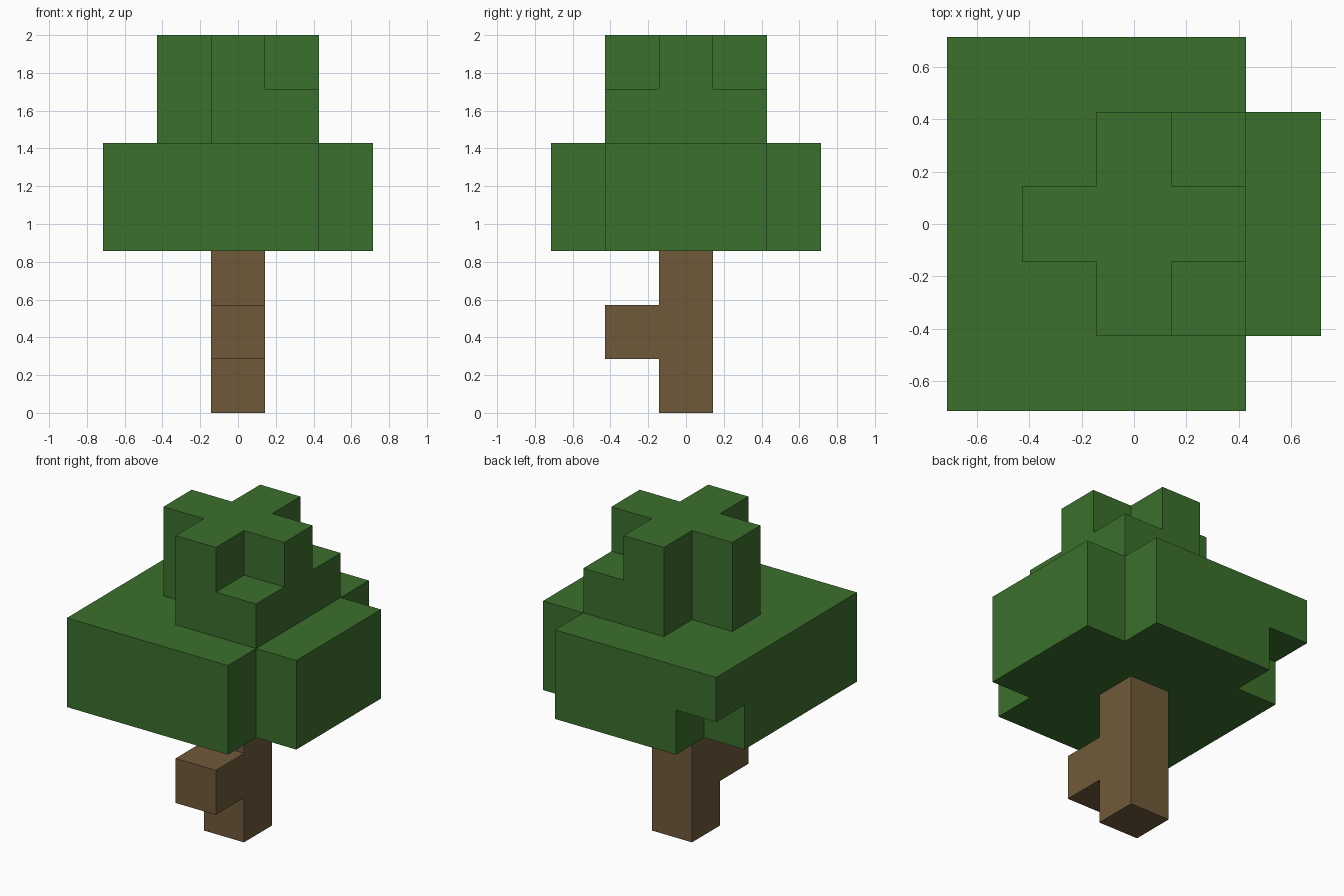
import bpy
import bmesh
from mathutils import Vector

UNIT = 2 / 7  # the tree is seven blocks tall

cube = bpy.data.objects.get("Cube")
if cube:
    bpy.data.objects.remove(cube, do_unlink=True)


def make_material(name, rgb):
    mat = bpy.data.materials.new(name)
    mat.use_nodes = True
    color = (*rgb, 1)
    mat.diffuse_color = color
    bsdf = mat.node_tree.nodes["Principled BSDF"]
    bsdf.inputs["Base Color"].default_value = color
    bsdf.inputs["Roughness"].default_value = 0.9
    return mat


def block(xs, ys, zs):
    """Set of grid cells filling inclusive ranges."""
    span = lambda r: range(r[0], r[1] + 1)
    return {(x, y, z) for x in span(xs) for y in span(ys) for z in span(zs)}


def build_blocks(name, cells, mat):
    """Mesh the outer skin of a set of grid cells, without inner faces."""
    bm = bmesh.new()
    for cell in cells:
        center = Vector(cell) + Vector((0, 0, 0.5))
        for axis in range(3):
            for sign in (-1, 1):
                normal = Vector((0, 0, 0))
                normal[axis] = sign
                neighbour = tuple(int(c + n) for c, n in zip(cell, normal))
                if neighbour in cells:
                    continue
                u = Vector((0, 0, 0))
                u[(axis + 1) % 3] = 0.5
                v = normal.cross(u)
                mid = center + normal / 2
                corners = (mid - u - v, mid + u - v, mid + u + v, mid - u + v)
                bm.faces.new([bm.verts.new(c * UNIT) for c in corners])
    bmesh.ops.remove_doubles(bm, verts=bm.verts, dist=0.001)
    mesh = bpy.data.meshes.new(name)
    bm.to_mesh(mesh)
    bm.free()
    mesh.materials.append(mat)
    obj = bpy.data.objects.new(name, mesh)
    bpy.context.collection.objects.link(obj)
    return obj


bark = make_material("bark brown", (0.162, 0.102, 0.042))
leaf = make_material("leaf green", (0.045, 0.162, 0.026))

# Trunk with a stub branch at the front
trunk = block((0, 0), (0, 0), (0, 2)) | {(0, -1, 1)}
build_blocks("trunk", trunk, bark)

# Wide lower canopy: both +x corners cut away, one back corner notched below
canopy = block((-2, 2), (-2, 2), (3, 4))
canopy -= {(2, y, z) for y in (-2, 2) for z in (3, 4)}
canopy -= {(-2, 2, 3)}

# Crown: cross on top, the +x corners filled in on its lower layer only
crown = block((-1, 1), (-1, 1), (5, 6))
crown -= {(x, y, z) for x in (-1, 1) for y in (-1, 1) for z in (5, 6)
          if x < 0 or z == 6}
build_blocks("foliage", canopy | crown, leaf)
